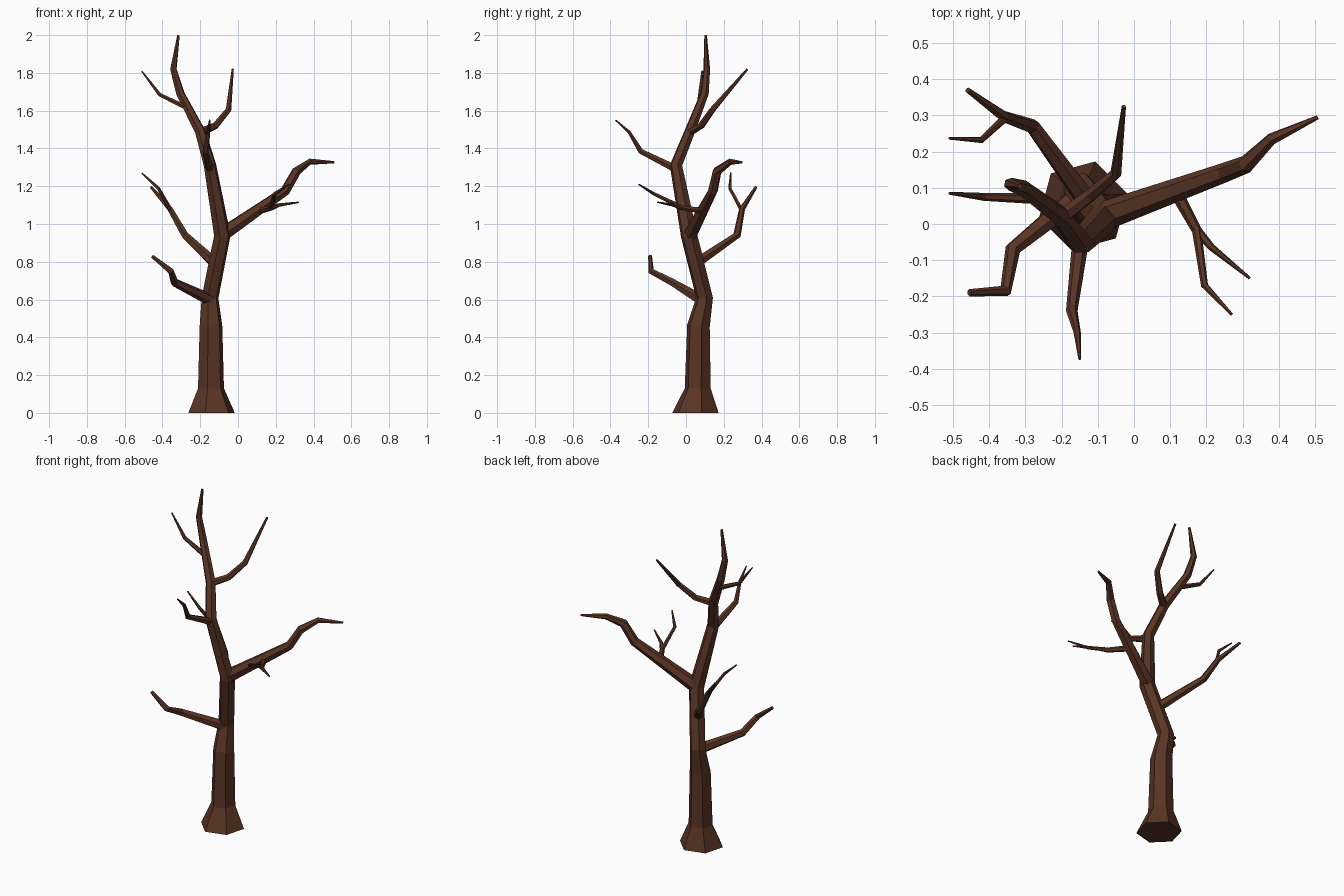
import bpy, bmesh, math
from mathutils import Vector

SIDES = 6
bark = bpy.data.materials.new("bark")
bark.diffuse_color = (0.10, 0.035, 0.018, 1)


def limb(name, path, flat_base=False, turn=0.0):
    """Tapered six-sided tube through (x, y, z, radius) points."""
    pts = [Vector(p[:3]) for p in path]
    last = len(pts) - 1
    bm = bmesh.new()
    rings = []
    side = None
    for i, p in enumerate(pts):
        before = (p - pts[i - 1]).normalized() if i > 0 else Vector()
        after = (pts[i + 1] - p).normalized() if i < last else Vector()
        axis = (before + after).normalized()
        if flat_base and i < 2:
            axis = Vector((0, 0, 1))
        if side is None:
            side = Vector((1, 0, 0)) if abs(axis.x) < 0.8 else Vector((0, 1, 0))
        # carry the ring orientation along the path to avoid twisting
        side = (side - axis * side.dot(axis)).normalized()
        other = axis.cross(side)
        ring = []
        for k in range(SIDES):
            a = turn + 2 * math.pi * k / SIDES
            ring.append(bm.verts.new(p + path[i][3] * (side * math.cos(a) + other * math.sin(a))))
        rings.append(ring)
    for lo, hi in zip(rings, rings[1:]):
        for k in range(SIDES):
            n = (k + 1) % SIDES
            bm.faces.new((lo[k], lo[n], hi[n], hi[k]))
    bm.faces.new(rings[0][::-1])
    bm.faces.new(rings[-1])
    mesh = bpy.data.meshes.new(name)
    bm.to_mesh(mesh)
    bm.free()
    mesh.materials.append(bark)
    obj = bpy.data.objects.new(name, mesh)
    bpy.context.collection.objects.link(obj)


# Trunk with flared foot, bending up to the crown tip
limb("trunk", [
    (-0.14, 0.05, 0, 0.127), (-0.143, 0.062, 0.13, 0.071), (-0.143, 0.066, 0.46, 0.062),
    (-0.148, 0.098, 0.61, 0.046), (-0.083, 0.016, 0.94, 0.045), (-0.148, -0.053, 1.31, 0.034),
    (-0.20, 0.02, 1.49, 0.029), (-0.305, 0.098, 1.69, 0.023), (-0.342, 0.11, 1.82, 0.018),
    (-0.315, 0.104, 1.999, 0.007)], flat_base=True, turn=math.radians(15))

# Large right limb and its forked twig
limb("right_limb", [
    (-0.075, 0.025, 0.95, 0.040), (0.25, 0.142, 1.175, 0.027), (0.31, 0.165, 1.28, 0.025),
    (0.38, 0.235, 1.33, 0.017), (0.508, 0.295, 1.327, 0.006)])
limb("right_limb_twig", [
    (0.115, 0.09, 1.07, 0.018), (0.175, -0.02, 1.085, 0.014), (0.215, -0.065, 1.10, 0.010),
    (0.32, -0.15, 1.115, 0.004)])
limb("right_limb_twig_fork", [
    (0.172, -0.01, 1.083, 0.013), (0.195, -0.17, 1.16, 0.010), (0.27, -0.25, 1.21, 0.004)])

# Low front-left branch
limb("low_branch", [
    (-0.15, 0.08, 0.60, 0.032), (-0.335, -0.07, 0.69, 0.022), (-0.355, -0.185, 0.75, 0.017),
    (-0.455, -0.19, 0.83, 0.010)])

# Back-left branch with a fork
limb("back_branch", [
    (-0.12, 0.05, 0.79, 0.030), (-0.28, 0.27, 0.94, 0.021), (-0.36, 0.297, 1.08, 0.016),
    (-0.46, 0.37, 1.195, 0.008)])
limb("back_branch_fork", [
    (-0.355, 0.295, 1.07, 0.012), (-0.422, 0.232, 1.19, 0.009), (-0.51, 0.237, 1.27, 0.004)])

# Upper branches: front, right and left
limb("upper_front_branch", [
    (-0.148, -0.05, 1.29, 0.023), (-0.172, -0.24, 1.385, 0.016), (-0.157, -0.30, 1.485, 0.010),
    (-0.15, -0.373, 1.55, 0.004)])
limb("upper_right_branch", [
    (-0.20, 0.02, 1.485, 0.022), (-0.12, 0.08, 1.52, 0.019), (-0.05, 0.14, 1.605, 0.016),
    (-0.028, 0.325, 1.82, 0.006)])
limb("upper_left_branch", [
    (-0.27, 0.07, 1.615, 0.015), (-0.415, 0.075, 1.685, 0.011), (-0.51, 0.085, 1.81, 0.004)])
